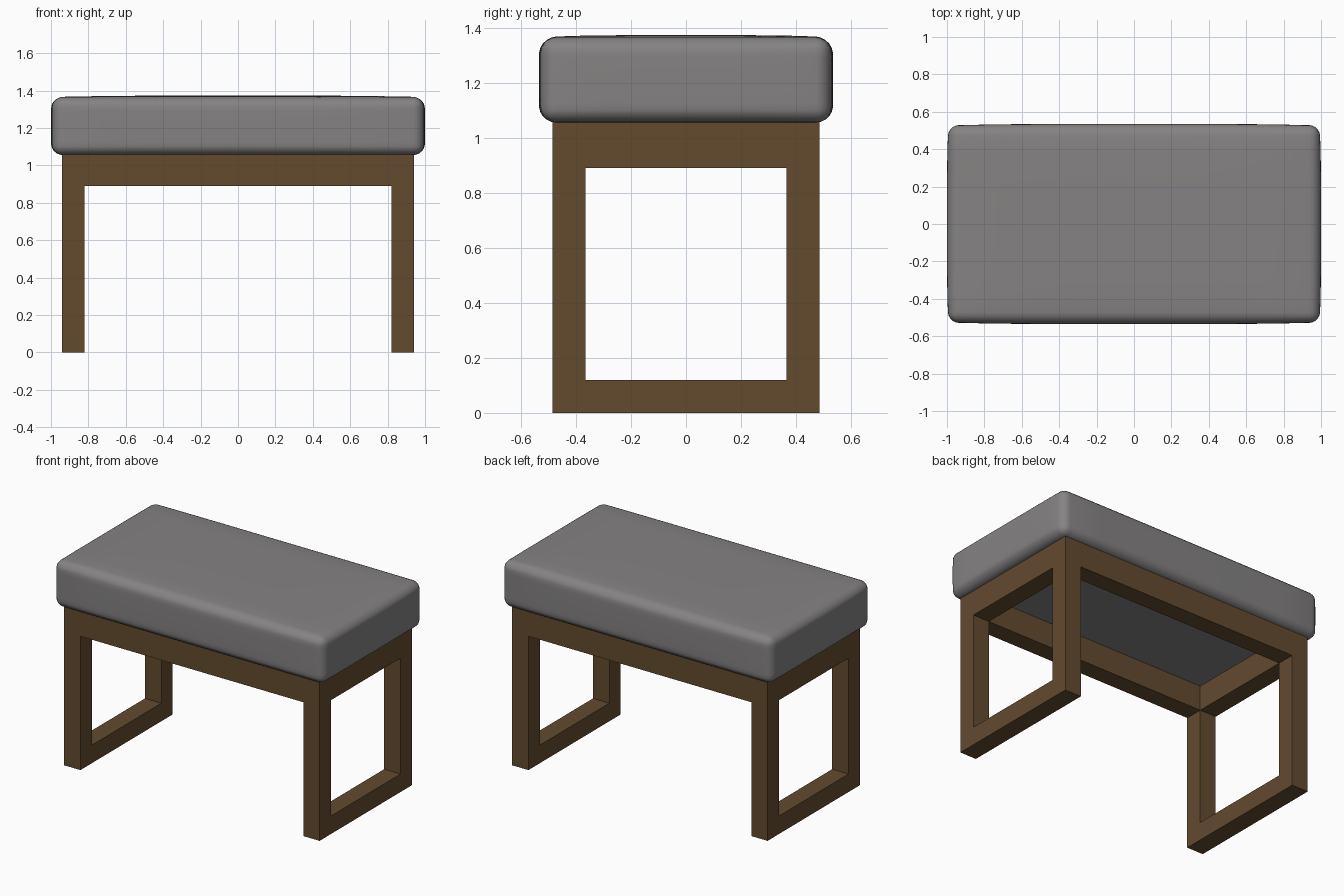
import bpy, bmesh
from mathutils import Vector

cube = bpy.data.objects.get("Cube")
if cube:
    bpy.data.objects.remove(cube, do_unlink=True)


def material(name, color):
    mat = bpy.data.materials.new(name)
    mat.use_nodes = True
    mat.diffuse_color = color
    mat.node_tree.nodes["Principled BSDF"].inputs["Base Color"].default_value = color
    return mat


wood = material("brown wood", (0.125, 0.07, 0.028, 1))
fabric = material("grey fabric", (0.235, 0.225, 0.225, 1))


def add_object(name, bm, mat):
    mesh = bpy.data.meshes.new(name)
    bm.to_mesh(mesh)
    bm.free()
    obj = bpy.data.objects.new(name, mesh)
    bpy.context.collection.objects.link(obj)
    mesh.materials.append(mat)
    return obj


def box_mesh(low, high):
    bm = bmesh.new()
    bmesh.ops.create_cube(bm, size=1)
    low, high = Vector(low), Vector(high)
    for v in bm.verts:
        v.co = (low + high) / 2 + v.co * (high - low)
    return bm


def beam(name, low, high):
    return add_object(name, box_mesh(low, high), wood)


# Frame dimensions: outer half width and depth, beam thickness, heights
W, D, T = 0.94, 0.485, 0.12
SEAT, APRON = 1.06, 0.89

# Two side frames: legs, floor rail and upper rail
for side, sx in (("left", 1), ("right", -1)):
    x0, x1 = sorted((sx * W, sx * (W - T)))
    for end, sy in (("front", -1), ("back", 1)):
        y0, y1 = sorted((sy * D, sy * (D - T)))
        beam(f"{end}_{side}_leg", (x0, y0, 0), (x1, y1, SEAT))
    beam(f"{side}_floor_rail", (x0, T - D, 0), (x1, D - T, T))
    beam(f"{side}_apron", (x0, T - D, APRON), (x1, D - T, SEAT))

# Long aprons joining the side frames
for end, sy in (("front", -1), ("back", 1)):
    y0, y1 = sorted((sy * D, sy * (D - T)))
    beam(f"{end}_apron", (T - W, y0, APRON), (W - T, y1, SEAT))

# Cushion: rounded box, sliced into a grid and gently puffed out
BULGE = 0.008
half = Vector((1 - BULGE, 0.535 - BULGE, 0.155))
bm = box_mesh(-half, half)
bmesh.ops.bevel(bm, geom=bm.edges[:], offset=0.055, segments=5,
                profile=0.5, affect='EDGES')
for axis in range(3):
    normal = Vector((0, 0, 0))
    normal[axis] = 1
    for i in range(-4, 5):
        bmesh.ops.bisect_plane(bm, geom=bm.verts[:] + bm.edges[:] + bm.faces[:],
                               plane_co=normal * half[axis] * i * 0.18,
                               plane_no=normal)
for v in bm.verts:
    p = [v.co[k] / half[k] for k in range(3)]
    for k in range(3):
        if k == 2 and p[k] < 0:
            continue
        a, b = p[k - 1], p[k - 2]
        v.co[k] += BULGE * p[k] ** 3 * (1 - a ** 4) * (1 - b ** 4)
    v.co.z += SEAT - 0.005 + half.z
bmesh.ops.recalc_face_normals(bm, faces=bm.faces[:])
cushion = add_object("seat_cushion", bm, fabric)
cushion.data.shade_smooth()
